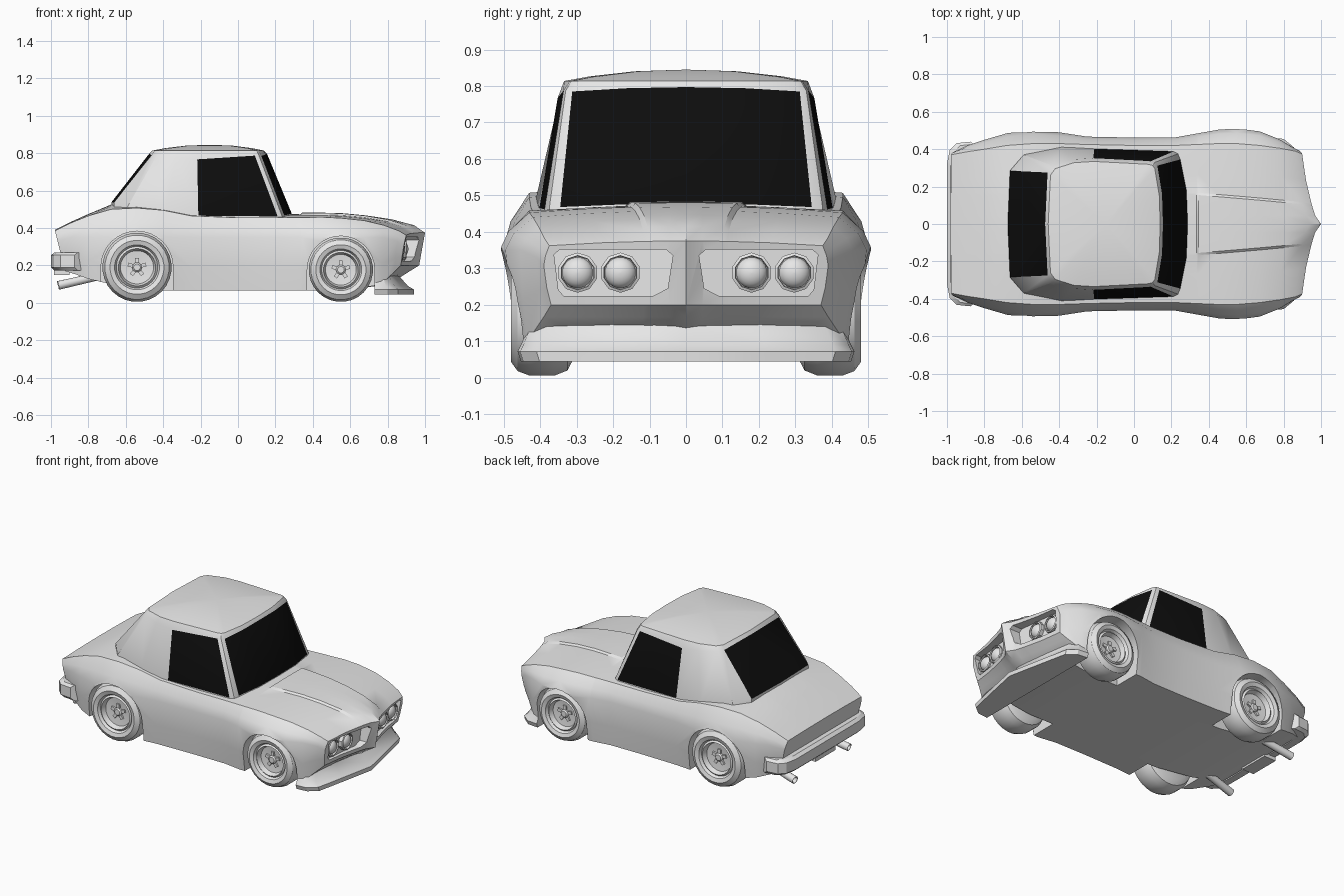
import bpy, bmesh, math
from mathutils import Vector

if "Cube" in bpy.data.objects:
    bpy.data.objects.remove(bpy.data.objects["Cube"])


def material(name, v):
    m = bpy.data.materials.new(name)
    m.diffuse_color = (v, v, v, 1)
    m.use_nodes = True
    m.node_tree.nodes["Principled BSDF"].inputs["Base Color"].default_value = m.diffuse_color
    return m


GREY = material("grey paint", 0.8)
BLACK = material("black glass", 0.004)


def finish(name, bm, mats=(GREY,)):
    bmesh.ops.recalc_face_normals(bm, faces=bm.faces[:])
    me = bpy.data.meshes.new(name)
    bm.to_mesh(me)
    bm.free()
    ob = bpy.data.objects.new(name, me)
    bpy.context.collection.objects.link(ob)
    for m in mats:
        me.materials.append(m)
    return ob


def smooth(ob, angle=32):
    bpy.ops.object.select_all(action='DESELECT')
    ob.select_set(True)
    bpy.context.view_layer.objects.active = ob
    bpy.ops.object.shade_smooth_by_angle(angle=math.radians(angle))


def mirror_y(bm):
    """Add the other half across y = 0 and weld the seam."""
    new = bmesh.ops.duplicate(bm, geom=bm.verts[:] + bm.edges[:] + bm.faces[:])["geom"]
    for v in new:
        if isinstance(v, bmesh.types.BMVert):
            v.co.y *= -1
    bmesh.ops.remove_doubles(bm, verts=bm.verts[:], dist=1e-4)


def loft(name, rings, shade=True):
    """Skin closed rings of points and cap both ends."""
    bm = bmesh.new()
    vs = [[bm.verts.new(p) for p in r] for r in rings]
    n = len(rings[0])
    for a, b in zip(vs, vs[1:]):
        for i in range(n):
            bm.faces.new((a[i], a[(i + 1) % n], b[(i + 1) % n], b[i]))
    bm.faces.new(vs[0])
    bm.faces.new(vs[-1])
    ob = finish(name, bm)
    if shade:
        smooth(ob)
    return ob


def lathe(name, profile, origin, axis, segs):
    """Revolve (radius, distance) pairs about an axis through origin."""
    q = Vector(axis).to_track_quat('Z', 'Y')
    o = Vector(origin)
    ring = lambda r, d: [o + q @ Vector((r * math.cos(t), r * math.sin(t), d))
                         for t in (2 * math.pi * (i + .5) / segs for i in range(segs))]
    return loft(name, [ring(max(r, .001), d) for r, d in profile])


def lerp_table(table, t):
    """Interpolate the remaining columns of a table on its first column."""
    for a, b in zip(table, table[1:]):
        if t <= b[0]:
            k = (t - a[0]) / (b[0] - a[0])
            return [p + (q - p) * k for p, q in zip(a[1:], b[1:])]
    return list(table[-1][1:])


# ---- body stations: x, half width, shoulder y, shoulder z, centre z
STATIONS = [
    (-.98, .385, .37, .385, .39), (-.90, .42, .385, .425, .43), (-.80, .45, .40, .465, .475),
    (-.68, .485, .42, .50, .525), (-.54, .503, .43, .507, .53), (-.40, .49, .43, .495, .515),
    (-.25, .467, .425, .465, .49), (0, .462, .42, .455, .475), (.22, .463, .42, .455, .475),
    (.45, .504, .43, .458, .472), (.55, .511, .43, .453, .47), (.68, .495, .42, .44, .458),
    (.82, .455, .405, .415, .437), (.94, .41, .39, .385, .405), (1.0, .39, .375, .362, .375)]
BOTTOM = [(-.98, .17), (-.68, .10), (-.4, .065), (.55, .065), (.82, .10), (1, .20)]
SWEEP = [(0, 0), (.05, .035), (.2, .075), (.385, .1), (.55, .14)]


def section(x):
    w, ys, zs, zt = lerp_table(STATIONS, x)
    zb = lerp_table(BOTTOM, x)[0]
    yl, zw = min(.46, w - .02), min(.35, zs - .055)
    sweep = (max(0, x - .62) / .38) ** 1.5            # pointed nose
    rake = max(0, -.82 - x) * 1.56 - .18 * sweep ** 2  # undercut tail and nose
    ridge = .155 - .083 * max(0, x - .34)             # edge of the raised hood centre
    bump = .01 if .34 < x < .97 else 0
    cols = [0, .045, ridge, ridge + .012, .62 * ys]
    pts = [(y, zb) for y in cols]
    pts += [(yl, zb), (yl + .6 * (w - yl), zb + .45 * (zw - zb)), (w, zw),
            (w - .3 * (w - ys), (zw + zs) / 2), (ys, zs)]
    pts += [(y, zs + (zt - zs) * (1 - (y / ys) ** 2) + (bump if i < 3 else 0))
            for i, y in enumerate(cols)][::-1]
    return [(x - sweep * lerp_table(SWEEP, y)[0] + rake * (zt - z), y, z) for y, z in pts]


bm = bmesh.new()
xs = sorted([s[0] for s in STATIONS] + [.335, .345])
rows = [[bm.verts.new(p) for p in section(x)] for x in xs]
for a, b in zip(rows, rows[1:]):
    for i in range(14):
        bm.faces.new((a[i], a[i + 1], b[i + 1], b[i]))
for r in (rows[0], rows[-1]):
    for k in range(5):
        bm.faces.new((r[k], r[k + 1], r[13 - k], r[14 - k]))
    bm.faces.new((r[5], r[6], r[8], r[9]))
    bm.faces.new((r[6], r[7], r[8]))
mirror_y(bm)
body = finish("body", bm)

# ---- wheel wells and grille openings cut from the body
WHEELS = [("rear", -.54, .185), ("front", .55, .172)]
HOLE = [(.036, .335), (.055, .352), (.345, .352), (.362, .338), (.35, .24), (.335, .224),
        (.09, .224), (.05, .245)]
cutters = []
for s in (1, -1):
    for end, wx, wr in WHEELS:
        R, zc = wr + .008, wr + .005
        arch = [(wx + R * math.cos(t), zc + R * math.sin(t))
                for t in (math.pi * i / 16 for i in range(17))]
        arch += [(wx - R, -.1), (wx + R, -.1)]
        cutters.append(loft("well_cutter", [[(x, s * y, z) for x, z in arch] for y in (.29, .6)], False))
    cutters.append(loft("grille_cutter", [[(.90 - .12 * y, s * y, z) for y, z in HOLE],
                                          [(1.1, s * y, z) for y, z in HOLE]], False))
bpy.context.view_layer.objects.active = body
for c in cutters:
    mod = body.modifiers.new("cut", 'BOOLEAN')
    mod.operation, mod.solver, mod.object = 'DIFFERENCE', 'EXACT', c
    bpy.ops.object.modifier_apply(modifier=mod.name)
    bpy.data.objects.remove(c)
smooth(body)

# ---- cabin: matching outlines at window bottom and window top, front to back
LOW = [(.287, 0, .478), (.28, .18, .475), (.247, .345, .468), (.235, .375, .465), (.212, .388, .462),
       (-.212, .402, .466), (-.39, .412, .49), (-.59, .37, .515), (-.663, .285, .537), (-.675, 0, .54)]
HIGH = [(.155, 0, .797), (.15, .16, .794), (.125, .312, .785), (.112, .33, .787), (.09, .336, .787),
        (-.218, .352, .767), (-.33, .345, .778), (-.435, .312, .787), (-.462, .275, .79), (-.475, 0, .797)]
GLASS = {0, 1, 4, 8}
levels = [[(x, y, z - .06) for x, y, z in LOW], LOW, HIGH]
for t in (.95, .75, .4):
    levels.append([(-.15 + t * (x + .15), y * t, .845 - .035 * t ** 2.2) for x, y, z in HIGH])
bm = bmesh.new()
rows = [[bm.verts.new(p) for p in lv] for lv in levels]
for li, (a, b) in enumerate(zip(rows, rows[1:])):
    for i in range(len(LOW) - 1):
        f = bm.faces.new((a[i], a[i + 1], b[i + 1], b[i]))
        f.material_index = int(li == 1 and i in GLASS)
crown = bm.verts.new((-.15, 0, .845))
for i in range(len(LOW) - 1):
    bm.faces.new((rows[-1][i], rows[-1][i + 1], crown))
mirror_y(bm)
smooth(finish("cabin", bm, (GREY, BLACK)))

# ---- wheels with dished rims, hubs and spokes
TYRE = [(0, .31), (.75, .31), (.92, .325), (1, .36), (1, .43), (.93, .462), (.78, .48), (.65, .472),
        (.60, .455), (.54, .465), (.48, .435), (0, .425)]
for s, side in ((1, "left"), (-1, "right")):
    for end, wx, wr in WHEELS:
        c = Vector((wx, 0, wr + .005))
        name = f"{end}_{side}"
        lathe(name + "_wheel", [(r * wr, d) for r, d in TYRE], c, (0, s, 0), 28)
        lathe(name + "_hub", [(.026, .42), (.026, .44), (.018, .447), (0, .447)], c, (0, s, 0), 12)
        for k in range(5):
            t = math.pi / 2 + k * 2 * math.pi / 5
            u, v = Vector((math.cos(t), 0, math.sin(t))), Vector((-math.sin(t), 0, math.cos(t)))
            rect = [c + u * r + v * h for r, h in ((.01, -.01), (.05, -.01), (.05, .01), (.01, .01))]
            loft(name + "_spoke", [[p + Vector((0, s * y, 0)) for p in rect] for y in (.415, .44)], False)

    # ---- paired headlights
    for y, x in ((.18, .885), (.297, .868)):
        o = (x, s * y, .288)
        lathe("headlight_ring", [(.055, -.04), (.055, .012), (.047, .016), (.045, -.005), (0, -.005)],
              o, (1, 0, 0), 10)
        dome = [(.043 * math.cos(a), -.006 + .032 * math.sin(a))
                for a in (math.pi / 2 * i / 6 for i in range(7))]
        lathe("headlight_lens", dome, o, (1, 0, 0), 20)

    # ---- exhaust tips
    lathe("exhaust", [(.022, -.08), (.024, .13), (.02, .13), (.018, .09), (0, .09)],
          (-.835, s * .26, .122), (-.96, s * .1, -.22), 12)


def both(half):
    """Continue a half outline, running from y > 0 to y = 0, across the centre."""
    return half + [(x, -y) for x, y in reversed(half[:-1])]


# ---- chin spoiler below the nose: height, depth and width scale per layer
CHIN = [(.73, .462), (.80, .455), (.855, .41), (.895, .22), (.94, 0)]
LAYERS = [(.045, 1, .98), (.072, 1, 1), (.09, .85, .98), (.145, .62, .93), (.21, .6, .85)]
loft("front_spoiler", [[(.73 + (x - .73) * k, y * m, z) for x, y in both(CHIN)] for z, k, m in LAYERS])

# ---- wraparound rear bumper with a centre plate
BAR = [(-.875, .44), (-.95, .432), (-.985, .395), (-1.0, .32), (-1.0, 0)]
BAR_SECTION = [(0, .19), (0, .255), (.02, .27), (.065, .27), (.065, .172), (.02, .172)]
loft("rear_bumper", [[(x + d, y * (1 - 1.5 * d), z) for d, z in BAR_SECTION] for x, y in both(BAR)])
loft("rear_plate", [[(x, y, z) for y, z in ((-.1, .15), (.1, .15), (.1, .23), (-.1, .23))]
                    for x in (-.985, -.90)], False)
